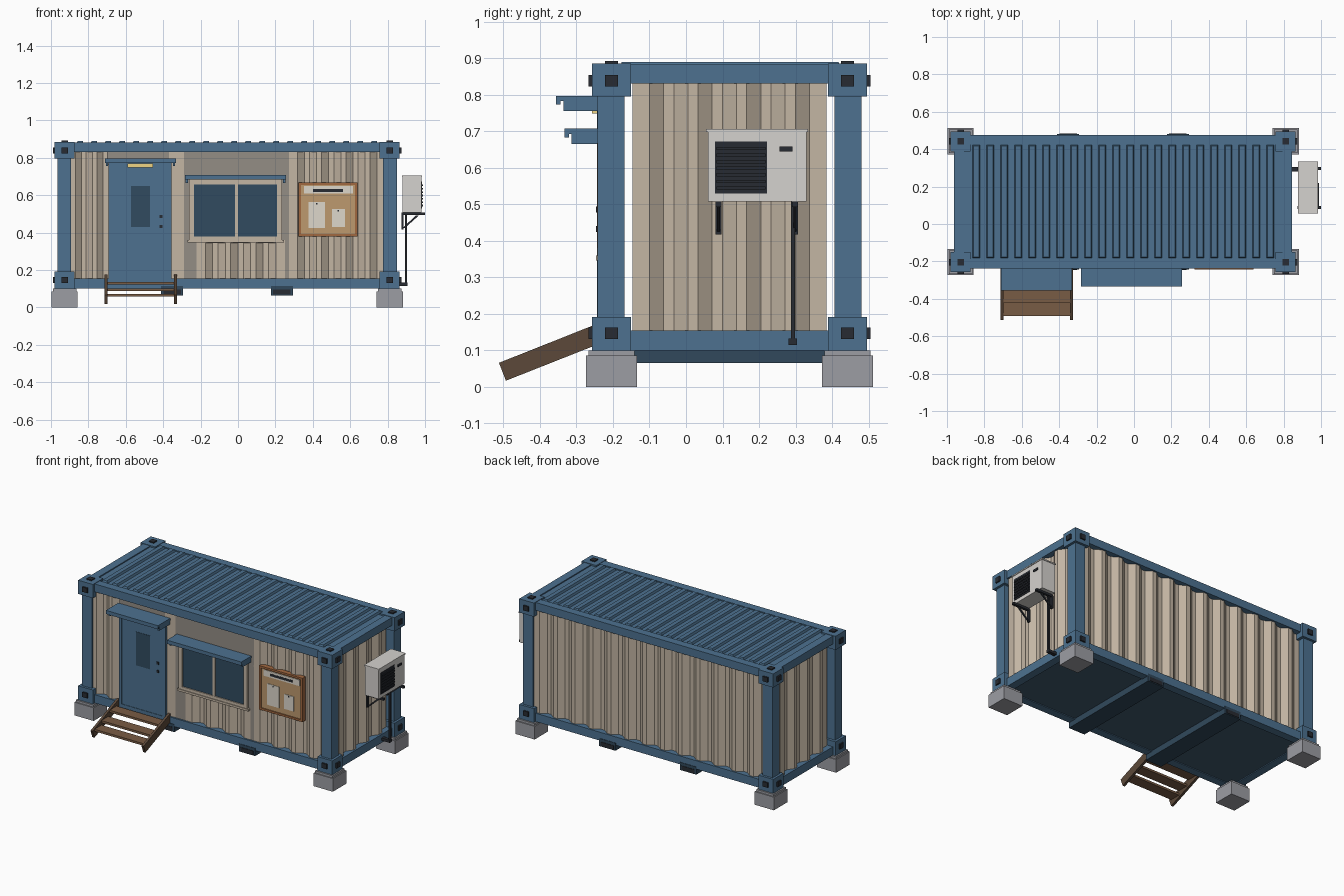
import bpy, bmesh, math
from mathutils import Vector

if "Cube" in bpy.data.objects:
    bpy.data.objects.remove(bpy.data.objects["Cube"])

CX, CY = -0.058, 0.119         # container centre
HX, HY = 0.907, 0.361          # container half size


def mat(name, r, g, b):
    m = bpy.data.materials.new(name)
    m.diffuse_color = [(c / 255) ** 2.2 for c in (r, g, b)] + [1]
    m.use_nodes = True
    m.node_tree.nodes["Principled BSDF"].inputs["Base Color"].default_value = m.diffuse_color
    return m


BLUE = mat("blue_paint", 78, 113, 143)
TAN = mat("light_tan", 194, 180, 162)
WALL = mat("wall_grey", 146, 140, 132)
DARK = mat("dark_metal", 44, 47, 53)
GLASS = mat("glass", 52, 76, 96)
FLOOR = mat("underside", 66, 90, 110)
BEAM = mat("fork_blue", 52, 74, 92)
WOOD = mat("wood", 120, 92, 70)
STRING = mat("dark_wood", 92, 74, 60)
FRAME = mat("board_frame", 160, 104, 66)
CORK = mat("cork", 188, 152, 110)
PAPER = mat("paper", 220, 214, 202)
STONE = mat("concrete", 155, 156, 162)
UNIT = mat("unit_grey", 212, 209, 205)
LAMP = mat("lamp_yellow", 240, 212, 130)


def finish(name, bm, m):
    bmesh.ops.recalc_face_normals(bm, faces=bm.faces)
    me = bpy.data.meshes.new(name)
    bm.to_mesh(me)
    bm.free()
    me.materials.append(m)
    ob = bpy.data.objects.new(name, me)
    bpy.context.collection.objects.link(ob)
    return ob


def loft(bm, a, b):
    va, vb = [bm.verts.new(p) for p in a], [bm.verts.new(p) for p in b]
    n = len(a)
    bm.faces.new(va)
    bm.faces.new(vb[::-1])
    for i in range(n):
        bm.faces.new((va[i], vb[i], vb[(i + 1) % n], va[(i + 1) % n]))


def boxes(name, m, *items):
    """One object from boxes (x0, x1, y0, y1, z0, z1)."""
    bm = bmesh.new()
    for x0, x1, y0, y1, z0, z1 in items:
        ring = [(x0, y0), (x1, y0), (x1, y1), (x0, y1)]
        loft(bm, [(*p, z0) for p in ring], [(*p, z1) for p in ring])
    return finish(name, bm, m)


def ribs(name, m, items, n, w0, w1, d):
    """Trapezoid ribs standing on a surface: items are (start, end), n is outward."""
    bm, n = bmesh.new(), Vector(n)
    for a, b in items:
        a, b = Vector(a), Vector(b)
        t = (b - a).normalized()
        u = t.cross(n)
        e = t * (w0 - w1) / 2
        base = [a - u * w0 / 2, a + u * w0 / 2, b + u * w0 / 2, b - u * w0 / 2]
        top = [a + e - u * w1 / 2, a + e + u * w1 / 2, b - e + u * w1 / 2, b - e - u * w1 / 2]
        loft(bm, base, [p + n * d for p in top])
    return finish(name, bm, m)


def corrugated(name, a, b, count, z0, z1, depth=.028, thick=.006):
    """Folded sheet from plan point a to b (outside on the right hand); count flats alternate out and in."""
    a, b = Vector(a), Vector(b)
    t = (b - a).normalized()
    n = Vector((t.y, -t.x))
    p = (b - a).length / count
    line = []
    for i in range(count):
        off = n * (-depth if i % 2 else 0)
        for s in (-.21, .21):
            line.append(a + t * p * (i + .5 + s) + off)
    line = [a + n * (line[0] - a).dot(n)] + line + [b + n * (line[-1] - b).dot(n)]
    bm = bmesh.new()
    ring = line + [q - n * thick for q in reversed(line)]
    loft(bm, [(*q, z0) for q in ring], [(*q, z1) for q in ring])
    return finish(name, bm, TAN)


def frame(x0, x1, z0, z1, t, y0, y1):
    return [(x0, x1, y0, y1, z1 - t, z1), (x0, x1, y0, y1, z0, z0 + t),
            (x0, x0 + t, y0, y1, z0 + t, z1 - t), (x1 - t, x1, y0, y1, z0 + t, z1 - t)]


# corner posts, castings, sockets and footings
X0, X1, Y0, Y1 = CX - HX, CX + HX, CY - HY, CY + HY
posts, casts, socks, feet, plates = [], [], [], [], []
for sx in (-1, 1):
    for sy in (-1, 1):
        px, py = CX + sx * (HX - .0365), CY + sy * (HY - .0365)
        posts.append((px - .0365, px + .0365, py - .0365, py + .0365, .15, .84))
        x, y = CX + sx * .869, CY + sy * .323
        feet.append((x - .07, x + .07, y - .07, y + .07, 0, .086))
        plates.append((x - .063, x + .063, y - .063, y + .063, .086, .1))
        for z0, z1, zc in ((.1, .192, .147), (.795, .885, .838)):
            casts.append((x - .0535, x + .0535, y - .0535, y + .0535, z0, z1))
            fx, fy = x + sx * .055, y + sy * .055
            socks.append((fx - .008, fx + .008, y - .018, y + .018, zc - .016, zc + .016))
            socks.append((x - .018, x + .018, fy - .008, fy + .008, zc - .016, zc + .016))
        socks.append((x - .018, x + .018, y - .018, y + .018, .87, .892))
boxes("corner_posts", BLUE, *posts)
boxes("corner_castings", BLUE, *casts)
boxes("casting_sockets", DARK, *socks)
boxes("footing_blocks", STONE, *feet)
boxes("footing_caps", STONE, *plates)

# top and bottom rails
rails = []
for z0, z1 in ((.1, .155), (.83, .882)):
    rails += [(X0, X1, Y0 + .003, Y0 + .055, z0, z1), (X0, X1, Y1 - .055, Y1 - .003, z0, z1),
              (X0 + .003, X0 + .055, Y0, Y1, z0, z1), (X1 - .055, X1 - .003, Y0, Y1, z0, z1)]
boxes("frame_rails", BLUE, *rails)

# floor, roof and roof ribs
boxes("underside_panel", FLOOR, (X0 + .03, X1 - .03, Y0 + .03, Y1 - .03, .105, .14))
boxes("roof_panel", BLUE, (X0 + .04, X1 - .04, Y0 + .04, Y1 - .04, .85, .875))
rx = [CX - .786 + i * 1.572 / 21 for i in range(22)]
ribs("roof_ribs", BLUE, [((x, -.182, .874), (x, .424, .874)) for x in rx], (0, 0, 1), .04, .028, .015)

# fork pockets under the floor
forks = [(-.352, .059), (.235, .059)]
boxes("fork_beams", BEAM, *[(x - w, x + w, Y0, Y1, .065, .115) for x, w in forks])
boxes("fork_pockets", DARK, *[(x - .047, x + .047, Y0 - .003, Y1 + .003, .07, .096) for x, w in forks])

# corrugated walls, with a flat panel around the window
ZB, ZT, I = .15, .835, .014
xa, xb, ya, yb = X0 + .065, X1 - .065, Y0 + .065, Y1 - .065
corrugated("back_wall", (xb, Y1 - I), (xa, Y1 - I), 26, ZB, ZT)
corrugated("right_wall", (X1 - I, CY - 4 * .0665), (X1 - I, CY + 4 * .0665), 8, ZB, ZT)
corrugated("left_wall", (X0 + I, CY + 4 * .0665), (X0 + I, CY - 4 * .0665), 8, ZB, ZT)
corrugated("front_wall_left", (-.91, Y0 + I), (-.68, Y0 + I), 4, ZB, ZT)
corrugated("front_wall_middle", (-.37, Y0 + I), (-.29, Y0 + I), 1, ZB, ZT)
corrugated("front_wall_under_window", (-.222, Y0 + I), (.25, Y0 + I), 7, ZB, .36)
corrugated("front_wall_right", (.272, Y0 + I), (.79, Y0 + I), 8, ZB, ZT)
boxes("window_wall_panel", WALL, (-.295, .275, Y0 + I, Y0 + I + .01, .345, ZT),
      (-.295, -.222, Y0 + I, Y0 + I + .01, ZB, .345), (.25, .275, Y0 + I, Y0 + I + .01, ZB, .345))

# door
boxes("door_frame", BLUE, *frame(-.693, -.355, .13, .775, .018, -.243, -.21))
boxes("door_leaf", BLUE, (-.68, -.37, -.24, -.21, .14, .765))
boxes("door_window", GLASS, (-.573, -.47, -.242, -.23, .43, .65))
boxes("door_handles", DARK, (-.42, -.405, -.246, -.235, .478, .494), (-.42, -.405, -.246, -.235, .424, .44))
boxes("door_lamp", LAMP, (-.59, -.455, -.257, -.235, .748, .77))
boxes("door_head_panel", WALL, (-.7, -.35, Y0 + I, Y0 + I + .01, .765, ZT))


# canopies over door and window
def canopy(name, x0, x1, yf, z1):
    boxes(name, BLUE, (x0, x1, yf, -.225, z1 - .014, z1), (x0, x1, yf, yf + .013, z1 - .024, z1 - .014),
          (x0 + .004, x0 + .016, yf + .02, -.225, z1 - .042, z1 - .014),
          (x1 - .016, x1 - .004, yf + .02, -.225, z1 - .042, z1 - .014))


canopy("door_canopy", -.71, -.332, -.356, .797)
canopy("window_canopy", -.284, .257, -.333, .707)

# window
boxes("window_frame", TAN, *frame(-.262, .236, .352, .685, .027, -.243, -.21), (-.017, .001, -.241, -.21, .37, .67))
boxes("window_panes", GLASS, (-.24, .21, -.236, -.212, .37, .67))
boxes("window_sill", TAN, (-.27, .246, -.247, -.21, .346, .36))

# notice board
boxes("board_frame", FRAME, *frame(.324, .638, .38, .668, .013, -.243, -.21))
boxes("board_panel", CORK, (.33, .63, -.236, -.212, .386, .66))
boxes("board_papers", PAPER, (.352, .614, -.239, -.23, .608, .648),
      (.378, .465, -.239, -.23, .424, .563), (.502, .572, -.239, -.23, .43, .527))
boxes("board_marks", DARK, (.402, .562, -.24, -.23, .618, .634),
      (.418, .426, -.241, -.23, .55, .558), (.533, .541, -.241, -.23, .514, .522))

# entrance steps
bm = bmesh.new()
side = [(-.512, .066), (-.493, .017), (-.235, .119), (-.235, .176)]
for x in (-.713, -.343):
    loft(bm, [(x, *p) for p in side], [(x + .016, *p) for p in side])
finish("step_stringers", bm, STRING)
boxes("step_treads", WOOD, *[(-.7, -.34, y - .036, y + .036, z - .007, z + .007)
                             for y, z in ((-.456, .065), (-.386, .095), (-.3, .13))])

# air conditioner
boxes("cooler_body", UNIT, (.88, .98, .06, .33, .507, .7))
boxes("cooler_lid", UNIT, (.877, .984, .055, .334, .698, .706))
boxes("cooler_grille", DARK, (.97, .983, .08, .222, .53, .672),
      *[(.98, .988, .084, .218, .54 + i * .018, .549 + i * .018) for i in range(7)])
boxes("cooler_display", DARK, (.97, .985, .256, .292, .644, .658))

# wall brackets
bm = bmesh.new()
brace = [(.88, .425), (.892, .425), (.968, .492), (.952, .492)]
for y in (.089, .298):
    loft(bm, [(x, y - .004, z) for x, z in brace], [(x, y + .004, z) for x, z in brace])
finish("bracket_braces", bm, DARK)
boxes("cooler_brackets", DARK, *[b for y in (.089, .298) for b in (
    (.875, 1.0, y - .008, y + .008, .493, .507), (.873, .884, y - .008, y + .008, .417, .5))])

# drain pipe with its elbow block
boxes("drain_pipe", DARK, (.892, .904, .287, .299, .12, .51))
boxes("drain_elbow", DARK, (.84, .905, .281, .304, .115, .132))
